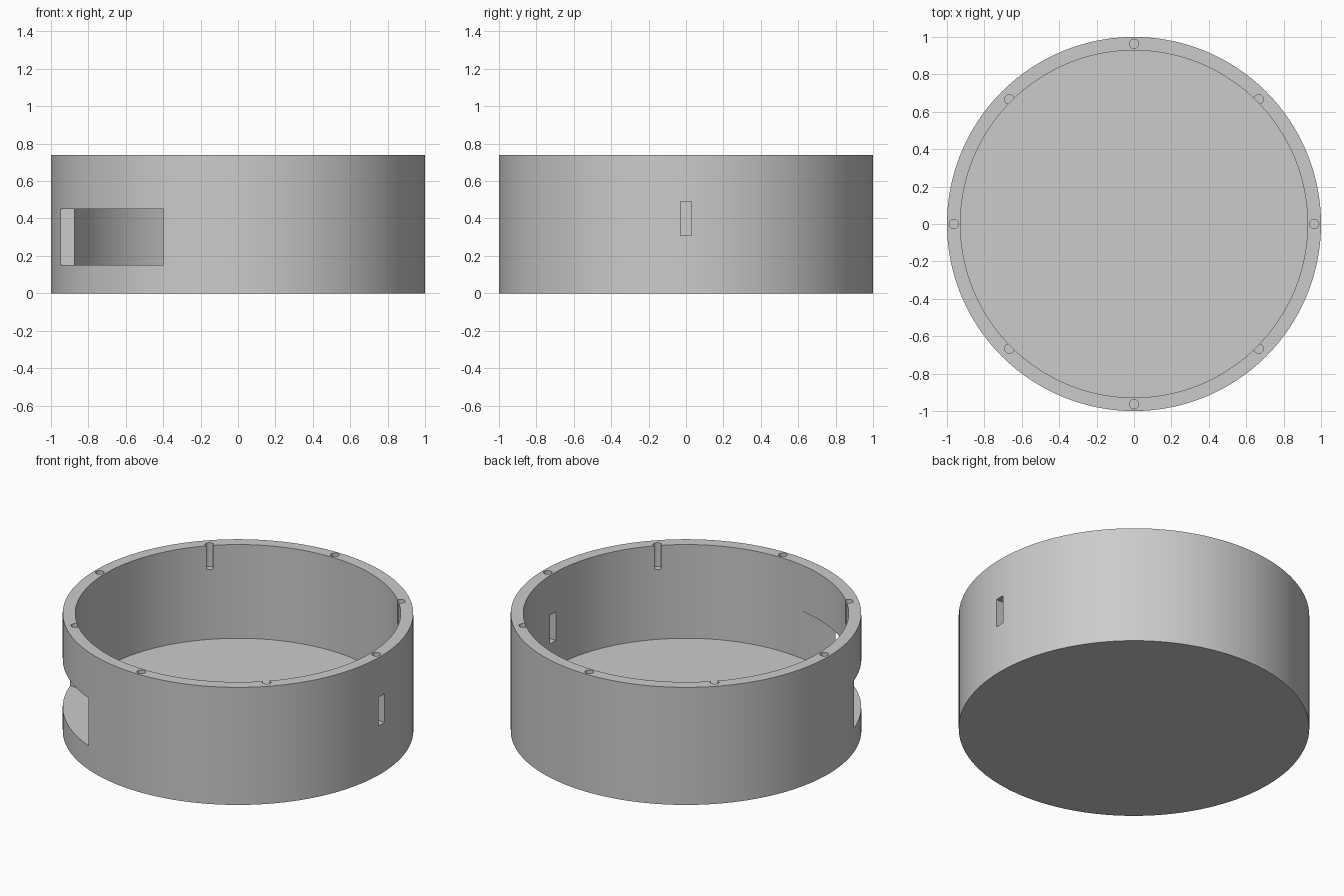
import bpy
from math import cos, sin, radians

if "Cube" in bpy.data.objects:
    bpy.data.objects.remove(bpy.data.objects["Cube"])

HEIGHT, FLOOR, INNER = 0.74, 0.15, 0.928


def cylinder(name, radius, bottom, top, x=0, y=0, sides=128):
    bpy.ops.mesh.primitive_cylinder_add(
        vertices=sides, radius=radius, depth=top - bottom,
        location=(x, y, (bottom + top) / 2))
    obj = bpy.context.object
    obj.name = name
    return obj


def box(name, low, high):
    centre = [(a + b) / 2 for a, b in zip(low, high)]
    bpy.ops.mesh.primitive_cube_add(size=1, location=centre)
    obj = bpy.context.object
    obj.name = name
    obj.scale = [b - a for a, b in zip(low, high)]
    return obj


def cut(target, cutter):
    cutter.hide_render = True
    mod = target.modifiers.new("cut", "BOOLEAN")
    mod.operation, mod.solver, mod.object = "DIFFERENCE", "EXACT", cutter
    bpy.context.view_layer.objects.active = target
    bpy.ops.object.modifier_apply(modifier=mod.name)
    bpy.data.objects.remove(cutter)


# Round tub with a thick floor
housing = cylinder("round_housing", 1, 0, HEIGHT)
cut(housing, cylinder("cavity", INNER, FLOOR, HEIGHT + 0.2))

# Wide side window level with the floor, and a narrow slot
cut(housing, box("window", (-1.2, -0.917, FLOOR), (0, -0.315, 0.45)))
cut(housing, box("slot", (0.8, -0.03, 0.31), (1.2, 0.03, 0.49)))

# Screw holes in the rim; the diagonal ones break into the inner wall
for i in range(8):
    angle = radians(45 * i)
    ring = 0.943 if i % 2 else 0.963
    cut(housing, cylinder("screw_hole", 0.025, HEIGHT - 0.15, HEIGHT + 0.1,
                          ring * cos(angle), ring * sin(angle), 24))

# Plain grey plastic
grey = bpy.data.materials.new("plain_grey")
grey.use_nodes = True
colour = (0.6, 0.6, 0.6, 1)
grey.diffuse_color = colour
grey.node_tree.nodes["Principled BSDF"].inputs["Base Color"].default_value = colour
housing.data.materials.clear()
housing.data.materials.append(grey)

bpy.ops.object.select_all(action="DESELECT")
housing.select_set(True)
bpy.context.view_layer.objects.active = housing
bpy.ops.object.shade_smooth_by_angle(angle=radians(30))
